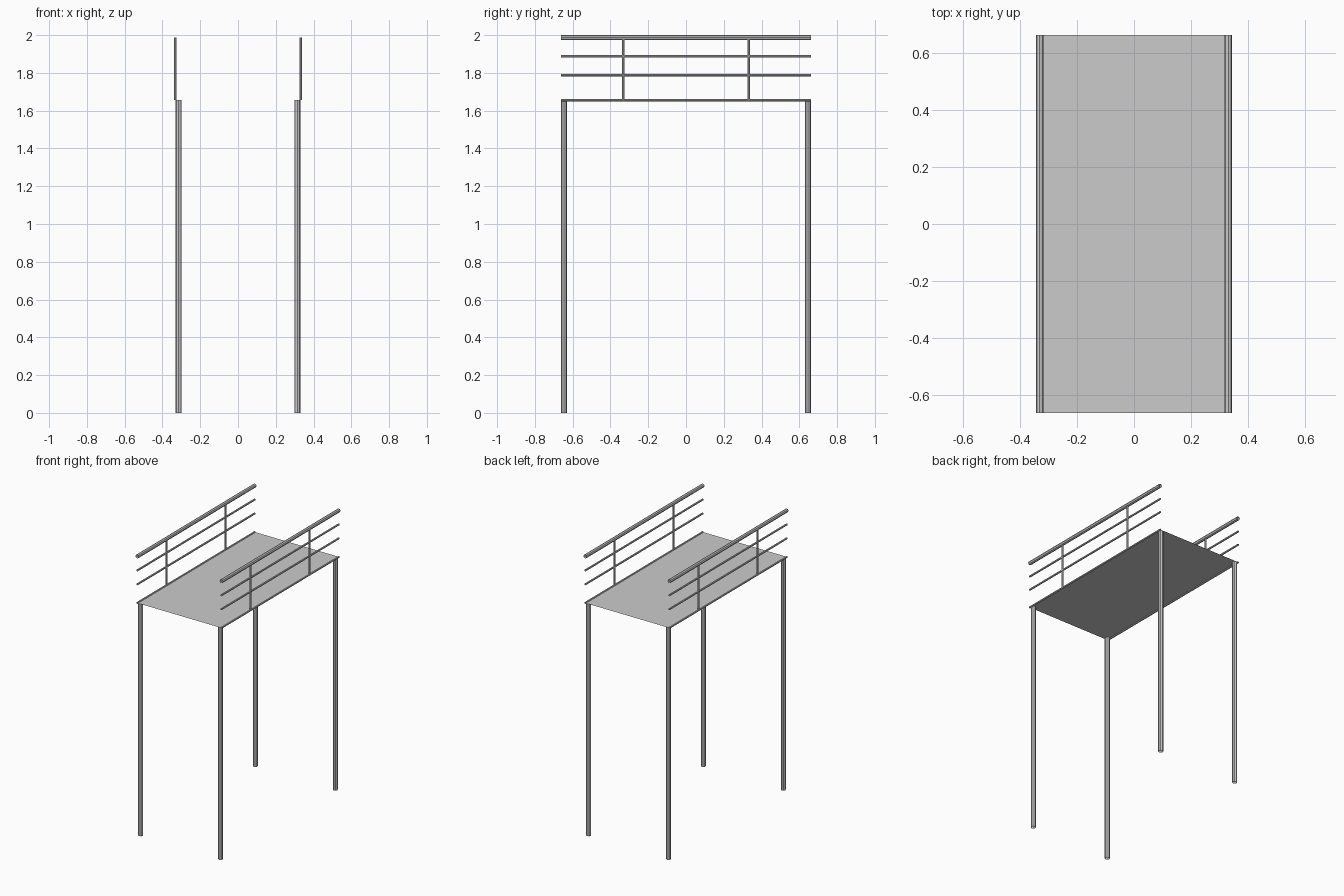
import bpy, bmesh
from mathutils import Vector

if "Cube" in bpy.data.objects:
    bpy.data.objects.remove(bpy.data.objects["Cube"])

U = 2 / 3.02          # module: deck width
DECK_Z = 2.5 * U
HALF_W, HALF_L = U / 2, U


def add_mesh(name, bm):
    mesh = bpy.data.meshes.new(name)
    bm.to_mesh(mesh)
    bm.free()
    obj = bpy.data.objects.new(name, mesh)
    bpy.context.collection.objects.link(obj)
    return obj


def tube(name, a, b, radius, sides=8):
    """Open-ended faceted pipe from a to b."""
    a, b = Vector(a), Vector(b)
    bm = bmesh.new()
    bmesh.ops.create_cone(bm, cap_ends=False, segments=sides,
                          radius1=radius, radius2=radius, depth=(b - a).length)
    obj = add_mesh(name, bm)
    obj.location = (a + b) / 2
    obj.rotation_euler = (b - a).to_track_quat('Z', 'Y').to_euler()
    return obj


# deck: a single thin sheet
bm = bmesh.new()
bm.faces.new([bm.verts.new((x * HALF_W, y * HALF_L, DECK_Z))
              for x, y in ((-1, -1), (1, -1), (1, 1), (-1, 1))])
add_mesh("deck", bm)

LEG_R, RAIL_R, BAR_R = 0.025 * U, 0.02 * U, 0.01 * U
for sx, side in ((-1, "left"), (1, "right")):
    x = sx * HALF_W
    # legs tucked inside the deck corners
    for sy, end in ((-1, "front"), (1, "back")):
        lx, ly = x - sx * LEG_R, sy * (HALF_L - LEG_R)
        tube(f"{end}_{side}_leg", (lx, ly, 0), (lx, ly, DECK_Z), LEG_R)
        # railing posts
        py = sy * HALF_L / 2
        tube(f"{end}_{side}_post", (x, py, DECK_Z), (x, py, DECK_Z + 0.5 * U), BAR_R)
    # deck edge, two bars and the handrail
    for part, h, r in (("deck_edge", 0, BAR_R), ("lower_bar", 0.2, BAR_R),
                       ("upper_bar", 0.35, BAR_R), ("handrail", 0.5, RAIL_R)):
        z = DECK_Z + h * U
        tube(f"{side}_{part}", (x, -HALF_L, z), (x, HALF_L, z), r)
